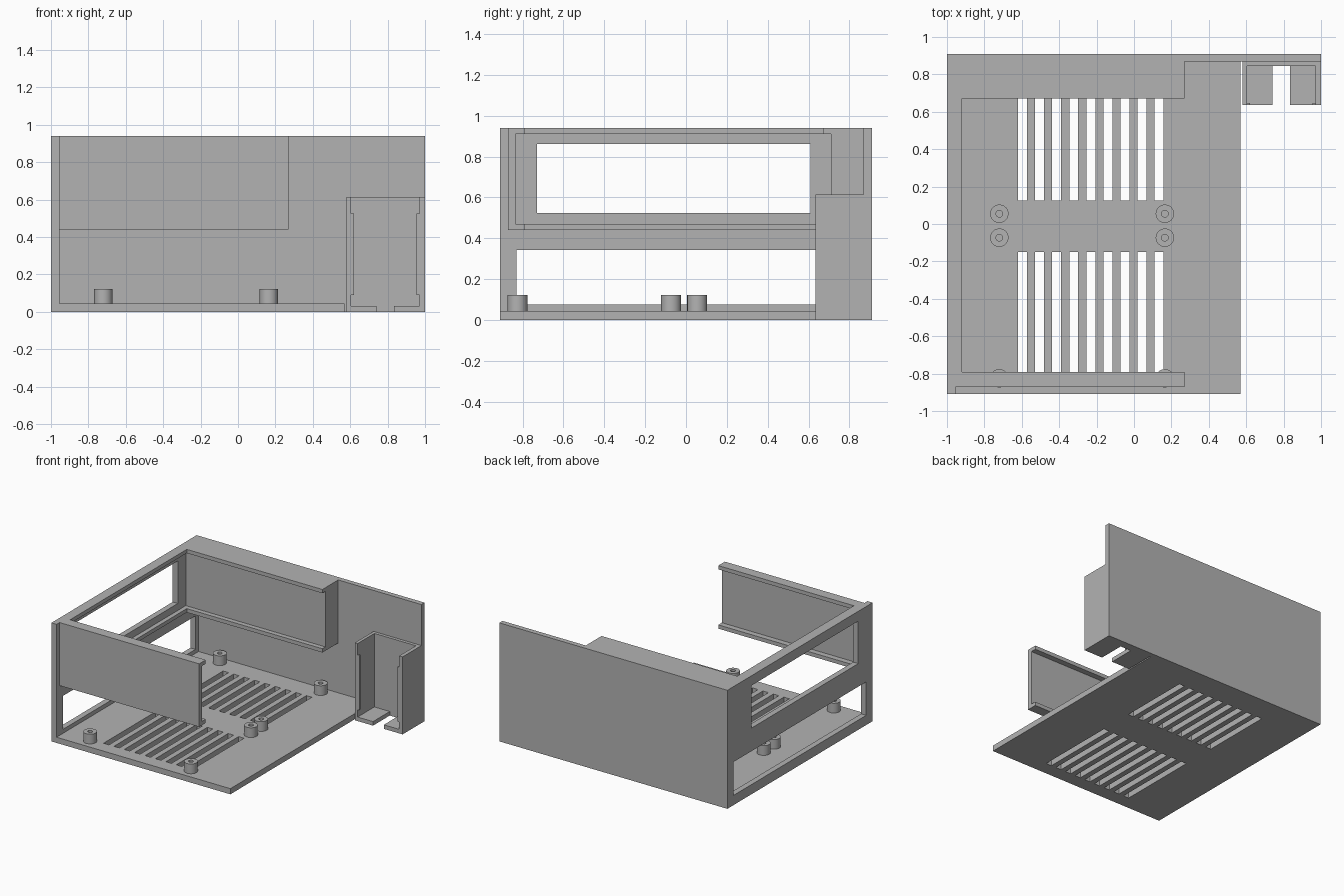
import bpy, bmesh
from math import tau, radians

cube = bpy.data.objects.get("Cube")
if cube:
    bpy.data.objects.remove(cube, do_unlink=True)

grey = bpy.data.materials.new("plain_grey")
grey.use_nodes = True
colour = (0.45, 0.45, 0.45, 1)
grey.diffuse_color = colour
grey.node_tree.nodes["Principled BSDF"].inputs["Base Color"].default_value = colour


def finish(name, bm):
    bmesh.ops.recalc_face_normals(bm, faces=bm.faces)
    mesh = bpy.data.meshes.new(name)
    bm.to_mesh(mesh)
    bm.free()
    mesh.materials.append(grey)
    obj = bpy.data.objects.new(name, mesh)
    bpy.context.collection.objects.link(obj)
    return obj


def panel(name, axis, rect, depth, holes=()):
    """Rectangle (u0, u1, v0, v1) less rectangular holes, extruded along axis."""
    place = {"x": lambda u, v, w: (w, u, v),
             "y": lambda u, v, w: (u, w, v),
             "z": lambda u, v, w: (u, v, w)}[axis]
    us = sorted({u for r in (rect, *holes) for u in r[:2]})
    vs = sorted({v for r in (rect, *holes) for v in r[2:]})
    bm = bmesh.new()
    for a, b in zip(us, us[1:]):
        for c, d in zip(vs, vs[1:]):
            mu, mv = (a + b) / 2, (c + d) / 2
            if any(h[0] < mu < h[1] and h[2] < mv < h[3] for h in holes):
                continue
            bm.faces.new([bm.verts.new(place(u, v, depth[0]))
                          for u, v in ((a, c), (b, c), (b, d), (a, d))])
    bmesh.ops.remove_doubles(bm, verts=bm.verts, dist=1e-5)
    new = bmesh.ops.extrude_face_region(bm, geom=bm.faces[:], use_keep_orig=True)
    bmesh.ops.translate(bm, vec=place(0, 0, depth[1] - depth[0]),
                        verts=[g for g in new["geom"] if isinstance(g, bmesh.types.BMVert)])
    bmesh.ops.dissolve_limit(bm, angle_limit=0.01, verts=bm.verts, edges=bm.edges)
    return finish(name, bm)


def post(name, x, y, z0, z1, outer=0.049, inner=0.018):
    """Hollow round stand-off."""
    bm = bmesh.new()
    ring = [bm.verts.new((x + r, y, z)) for r, z in
            ((inner, z0), (inner, z1), (outer, z1), (outer, z0))]
    edges = [bm.edges.new(pair) for pair in zip(ring, ring[1:])]
    bmesh.ops.spin(bm, geom=ring + edges, cent=(x, y, 0), axis=(0, 0, 1),
                   angle=tau, steps=40)
    bmesh.ops.remove_doubles(bm, verts=bm.verts, dist=1e-5)
    return finish(name, bm)


TOP, FLOOR, LEFT, BACK = 0.94, 0.045, -0.955, 0.87
RAIL = (0.44, TOP)           # height range of the guide rails
GROOVE = (0.47, 0.91)        # height range of their grooves

# Floor with two banks of ventilation slots
slots = [(-0.62 + 0.0913 * i, -0.572 + 0.0913 * i, *span)
         for i in range(9) for span in ((-0.8, -0.15), (0.125, 0.7))]
panel("base_plate", "z", (LEFT, 0.57, -0.91, BACK), (0, FLOOR), slots)

# Outer walls
panel("back_wall", "y", (-1, 1, 0, TOP), (BACK, 0.91))
panel("end_wall", "x", (-0.91, BACK, 0, TOP), (-1, LEFT),
      [(-0.73, 0.61, 0.525, 0.862), (-0.83, 0.83, 0.077, 0.342)])

# Grooved guide rails on three sides
panel("front_rail", "x", (-0.872, -0.79, *RAIL), (LEFT, 0.27),
      [(-0.835, -0.79, *GROOVE)])
panel("back_rail", "x", (0.672, BACK, *RAIL), (LEFT, 0.27),
      [(0.672, 0.71, *GROOVE)])
panel("end_rail", "y", (LEFT, -0.92, *RAIL), (-0.79, 0.672),
      [(LEFT, -0.92, *GROOVE)])

# Open-fronted holder in the back corner
panel("holder_floor", "z", (0.58, 1, 0.635, BACK), (0, 0.032),
      [(0.74, 0.835, 0.635, 0.845)])
panel("holder_walls", "z", (0.58, 1, 0.635, BACK), (0.032, 0.615),
      [(0.605, 0.97, 0.635, 0.845)])
for side, x in (("right", 0.605), ("left", 0.955)):
    panel(f"holder_lip_{side}", "y", (x, x + 0.015, 0.09, 0.525), (0.635, 0.647))

# Mounting posts in two rectangular sets
posts = [post(f"mounting_post_{i + 1}", x, y, FLOOR, 0.122)
         for i, (x, y) in enumerate((x, y) for x in (-0.72, 0.165)
                                    for y in (-0.825, -0.073, 0.055, 0.8))]
bpy.ops.object.select_all(action="DESELECT")
for p in posts:
    p.select_set(True)
bpy.context.view_layer.objects.active = posts[0]
bpy.ops.object.shade_smooth_by_angle(angle=radians(30))
